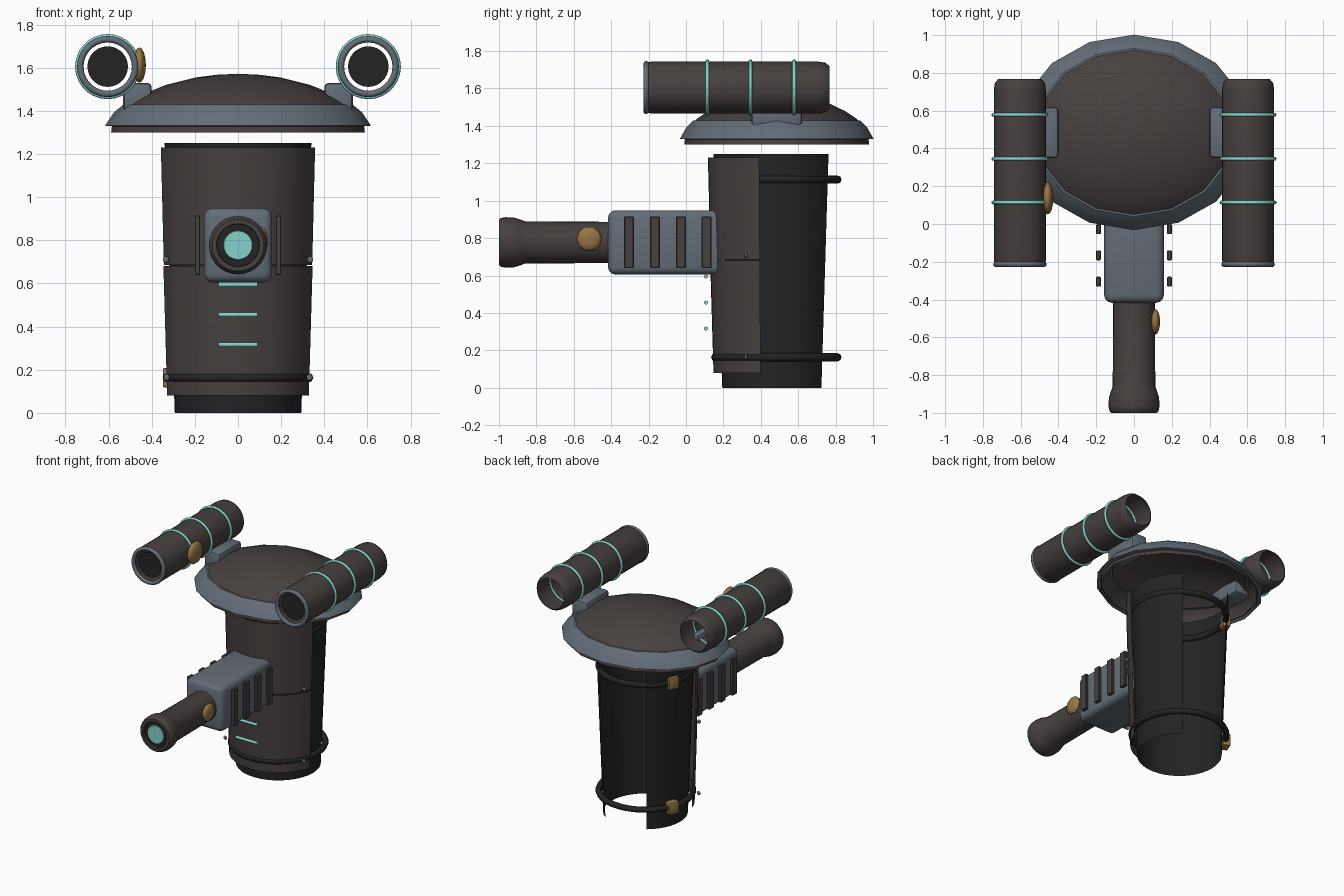
import bpy, bmesh, math
from mathutils import Matrix, Vector

if "Cube" in bpy.data.objects:
    bpy.data.objects.remove(bpy.data.objects["Cube"])


def material(name, rgb):
    m = bpy.data.materials.new(name)
    m.diffuse_color = (*rgb, 1)
    m.use_nodes = True
    m.node_tree.nodes["Principled BSDF"].inputs["Base Color"].default_value = m.diffuse_color
    return m


BROWN = material("dark_brown", (0.062, 0.052, 0.049))
SLATE = material("slate_grey", (0.125, 0.155, 0.185))
BLACK = material("near_black", (0.017, 0.017, 0.017))
TEAL = material("teal_glow", (0.23, 0.65, 0.58))
GOLD = material("old_gold", (0.32, 0.18, 0.06))


def finish(bm, name, mat, smooth=35):
    bmesh.ops.recalc_face_normals(bm, faces=bm.faces)
    me = bpy.data.meshes.new(name)
    bm.to_mesh(me)
    bm.free()
    me.materials.append(mat)
    ob = bpy.data.objects.new(name, me)
    bpy.context.collection.objects.link(ob)
    bpy.ops.object.select_all(action='DESELECT')
    ob.select_set(True)
    bpy.context.view_layer.objects.active = ob
    if smooth:
        bpy.ops.object.shade_smooth_by_angle(angle=math.radians(smooth))
    return ob


def lathe(name, prof, mat, axis='Z', at=(0, 0, 0), segs=28, start=0, arc=360,
          sy=1.0, closed=False, smooth=35):
    """Spin (radius, height) points around an axis; arc < 360 leaves it open."""
    bm = bmesh.new()
    full = arc >= 360
    n = segs if full else segs + 1
    rings = []
    for i in range(n):
        a = math.radians(start + arc * i / segs)
        ring = []
        for r, h in prof:
            c, s = r * math.cos(a), r * math.sin(a)
            p = (c, s * sy, h) if axis == 'Z' else (c, h, s)
            ring.append(bm.verts.new(Vector(p) + Vector(at)))
        rings.append(ring)
    m = len(prof)
    for i in range(segs):
        a, b = rings[i], rings[(i + 1) % n]
        for j in range(m if closed else m - 1):
            k = (j + 1) % m
            bm.faces.new((a[j], b[j], b[k], a[k]))
    bmesh.ops.remove_doubles(bm, verts=bm.verts, dist=1e-5)
    return finish(bm, name, mat, smooth)


def ring(name, major, minor, mat, axis, at, segs=32):
    prof = [(major + minor * math.cos(t * math.pi / 4), minor * math.sin(t * math.pi / 4))
            for t in range(8)]
    return lathe(name, prof, mat, axis, at, segs, closed=True, smooth=60)


def box(name, lo, hi, mat, bevel=0.0, segs=3, turn=0):
    size = Vector(hi) - Vector(lo)
    mid = (Vector(hi) + Vector(lo)) / 2
    bm = bmesh.new()
    bmesh.ops.create_cube(bm, size=1)
    bmesh.ops.scale(bm, vec=size, verts=bm.verts)
    if bevel:
        bmesh.ops.bevel(bm, geom=bm.edges[:], offset=bevel, segments=segs,
                        affect='EDGES', profile=0.5)
    bmesh.ops.transform(bm, matrix=Matrix.Translation(mid) @ Matrix.Rotation(turn, 4, 'Z'),
                        verts=bm.verts)
    return finish(bm, name, mat)


def ball(name, at, radii, mat, u=10, v=8):
    bm = bmesh.new()
    bmesh.ops.create_uvsphere(bm, u_segments=u, v_segments=v, radius=1)
    # poles point sideways so the side outline shows the segments
    bmesh.ops.rotate(bm, matrix=Matrix.Rotation(math.pi / 2, 3, 'Y'), verts=bm.verts)
    bmesh.ops.scale(bm, vec=radii, verts=bm.verts)
    bmesh.ops.translate(bm, vec=at, verts=bm.verts)
    return finish(bm, name, mat, 60)


CY = 0.487  # depth of the sleeve axis

# Inner sleeve, open at the back
lathe("inner_sleeve", [(0.293, 0), (0.34, 1.25)], BLACK, at=(0, CY, 0),
      segs=32, start=126, arc=288)

# Front armour, upper and lower plates
lathe("upper_front_plate", [(0.356, 0.685), (0.37, 1.23)], BROWN, at=(0, CY, 0),
      segs=20, start=195, arc=150)
lathe("lower_front_plate", [(0.340, 0.08), (0.358, 0.68)], BROWN, at=(0, CY, 0),
      segs=20, start=195, arc=150)

# Straps with side clasps
for label, z in (("lower", 0.163), ("upper", 1.113)):
    ring(label + "_strap", 0.327, 0.022, BLACK, 'Z', (0, 0.483, z), 36)
    a = math.radians(158)
    cx, cy = 0.335 * math.cos(a), 0.483 + 0.335 * math.sin(a)
    box(label + "_clasp", (cx - 0.028, cy - 0.04, z - 0.045),
        (cx + 0.028, cy + 0.04, z + 0.045), GOLD, 0.008, 2, a)

# Bolts on the plates
for side, s in (("left", -1), ("right", 1)):
    for label, x, z in (("lower", 0.331, 0.164), ("upper", 0.334, 0.71)):
        ball(f"{side}_{label}_bolt", (s * x, 0.32, z), (0.014, 0.008, 0.016), SLATE, 8, 6)

# Glowing bars under the gun
for i, z in enumerate((0.316, 0.455, 0.594)):
    bm = bmesh.new()
    bmesh.ops.create_cone(bm, cap_ends=True, segments=10, radius1=0.011, radius2=0.011, depth=0.18)
    bmesh.ops.rotate(bm, matrix=Matrix.Rotation(math.pi / 2, 3, 'Y'), verts=bm.verts)
    bmesh.ops.translate(bm, vec=(0, 0.107, z), verts=bm.verts)
    finish(bm, f"glow_bar_{i + 1}", TEAL, 40)

# Gun housing with side slats
GZ = 0.777
box("gun_housing", (-0.158, -0.417, 0.605), (0.158, 0.26, 0.949), SLATE, 0.04, 3)
for side, s in (("left", -1), ("right", 1)):
    for i, y in enumerate((-0.305, -0.166, -0.027, 0.11)):
        box(f"{side}_slat_{i + 1}", (s * 0.1875 - 0.0125, y - 0.026, 0.639),
            (s * 0.1875 + 0.0125, y + 0.026, 0.915), BROWN, 0.004, 1)

# Gun barrel, muzzle and lens
lathe("gun_barrel", [(0.110, -0.38), (0.113, -0.86), (0.122, -0.885), (0.133, -0.92),
                     (0.135, -0.965), (0.13, -0.99), (0.12, -1.0), (0.1, -1.0), (0.098, -0.985)],
      BROWN, 'Y', (0, 0, GZ))
lathe("muzzle_plate", [(0.1, -0.985), (0.0, -0.985)], BLACK, 'Y', (0, 0, GZ))
lathe("muzzle_lens", [(0.068, -0.985), (0.066, -0.992), (0.0, -0.992)], TEAL, 'Y', (0, 0, GZ))
ball("barrel_knob", (0.113, -0.518, 0.797), (0.025, 0.067, 0.067), GOLD)

# Shoulder dome and its rim
lathe("shoulder_dome", [(0.588, 1.30), (0.582, 1.35), (0.553, 1.40), (0.51, 1.437),
                        (0.44, 1.477), (0.335, 1.52), (0.2, 1.554), (0.1, 1.567), (0, 1.572)],
      BROWN, at=(0, 0.485, 0), segs=16, sy=0.84)
lathe("dome_rim", [(0.58, 1.328), (0.616, 1.331), (0.575, 1.393), (0.53, 1.43), (0.5, 1.43)],
      SLATE, at=(0, 0.485, 0), segs=16, sy=0.84)

# Twin shoulder cannons
CZ = 1.605
for side, s in (("left", -1), ("right", 1)):
    at = (s * 0.604, 0, CZ)
    lathe(side + "_cannon_tube", [(0.132, -0.215), (0.138, -0.19), (0.138, 0.71),
                                  (0.133, 0.745), (0.114, 0.768)], BROWN, 'Y', at)
    ring(side + "_cannon_lip", 0.127, 0.015, SLATE, 'Y', (at[0], -0.213, CZ), 28)
    lathe(side + "_cannon_bore", [(0.094, -0.195), (0, -0.195)], BLACK, 'Y', at)
    for i, y in enumerate((0.114, 0.345, 0.578)):
        ring(f"{side}_cannon_band_{i + 1}", 0.141, 0.01, TEAL, 'Y', (at[0], y, CZ), 28)
    x0, x1 = sorted((s * 0.4, s * 0.533))
    box(side + "_cannon_mount", (x0, 0.35, 1.395), (x1, 0.62, 1.53), SLATE, 0.02, 2)

ball("cannon_knob", (-0.457, 0.137, 1.612), (0.03, 0.086, 0.086), GOLD)
